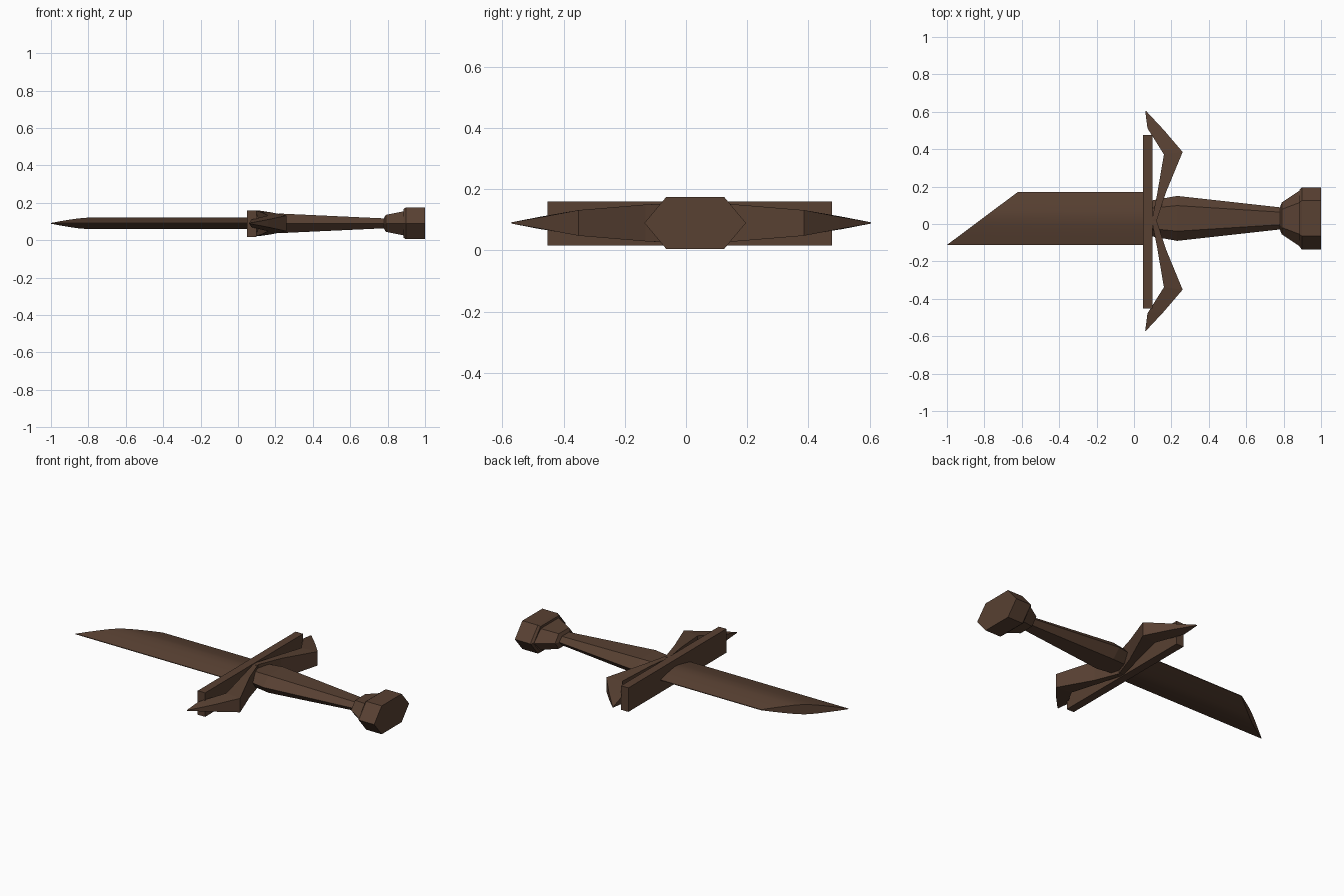
import bpy
from mathutils import Vector

if "Cube" in bpy.data.objects:
    bpy.data.objects.remove(bpy.data.objects["Cube"])

CY, CZ = 0.03, 0.09   # long axis of the sword

brown = bpy.data.materials.new("dark brown")
brown.diffuse_color = (0.098, 0.052, 0.032, 1)
brown.use_nodes = True
brown.node_tree.nodes["Principled BSDF"].inputs["Base Color"].default_value = brown.diffuse_color


def make(name, verts, faces):
    mesh = bpy.data.meshes.new(name)
    mesh.from_pydata([Vector(v) for v in verts], [], faces)
    mesh.materials.append(brown)
    obj = bpy.data.objects.new(name, mesh)
    bpy.context.collection.objects.link(obj)
    bpy.context.view_layer.objects.active = obj
    obj.select_set(True)
    bpy.ops.object.mode_set(mode='EDIT')
    bpy.ops.mesh.select_all(action='SELECT')
    bpy.ops.mesh.normals_make_consistent(inside=False)
    bpy.ops.object.mode_set(mode='OBJECT')
    obj.select_set(False)
    return obj


def loft(name, rings):
    """Skin a list of equal-length rings and cap both ends."""
    n = len(rings[0])
    faces = [(r * n + i, r * n + (i + 1) % n, (r + 1) * n + (i + 1) % n, (r + 1) * n + i)
             for r in range(len(rings) - 1) for i in range(n)]
    faces += [tuple(range(n)), tuple(range((len(rings) - 1) * n, len(rings) * n))]
    return make(name, [v for ring in rings for v in ring], faces)


def hexagon(x, hy, hz):
    """Six-sided section with flat top and side points."""
    f = 0.57 * hy
    return [(x, CY + y, CZ + z) for y, z in
            ((hy, 0), (f, hz), (-f, hz), (-hy, 0), (-f, -hz), (f, -hz))]


# Blade: lens section with a slanted end
half = [(-1, 0.002), (-0.75, 0.011), (-0.5, 0.019), (-0.25, 0.026),
        (0, 0.03), (0.25, 0.026), (0.5, 0.019), (0.75, 0.011), (1, 0.002)]
lens = half + [(t, -h) for t, h in reversed(half)]
blade = loft("blade", [
    [(-0.81 + 0.19 * t, CY + 0.142 * t, CZ + h) for t, h in lens],
    [(0.06, CY + 0.142 * t, CZ + h) for t, h in lens]])
bpy.context.view_layer.objects.active = blade
blade.select_set(True)
bpy.ops.object.shade_smooth_by_angle(angle=0.5)
blade.select_set(False)

# Crossguard bar
loft("crossguard", [[(x, -0.452, 0.016), (x, 0.477, 0.016), (x, 0.477, 0.16), (x, -0.452, 0.16)]
                    for x in (0.049, 0.098)])

# Grip, collar and pommel share the hexagonal section
loft("grip", [hexagon(0.09, 0.095, 0.045), hexagon(0.23, 0.12, 0.052),
              hexagon(0.79, 0.058, 0.026)])
loft("collar", [hexagon(0.78, 0.06, 0.028), hexagon(0.79, 0.085, 0.045),
                hexagon(0.895, 0.155, 0.066)])
loft("pommel", [hexagon(0.885, 0.152, 0.077), hexagon(0.897, 0.166, 0.085),
                hexagon(1.0, 0.166, 0.085)])

# Swept prongs: inner and outer edge with half height at each station
stations = [((0.095, 0.0), (0.115, -0.02), 0.068),
            ((0.125, 0.15), (0.17, 0.15), 0.06),
            ((0.16, 0.355), (0.26, 0.368), 0.042),
            ((0.072, 0.495), (0.16, 0.485), 0.02),
            ((0.06, 0.588), (0.064, 0.588), 0.002)]
for side, name in ((1, "back_prong"), (-1, "front_prong")):
    loft(name, [[(a[0], 0.017 + side * a[1], CZ - h), (b[0], 0.017 + side * b[1], CZ - h),
                 (b[0], 0.017 + side * b[1], CZ + h), (a[0], 0.017 + side * a[1], CZ + h)]
                for a, b, h in stations])
